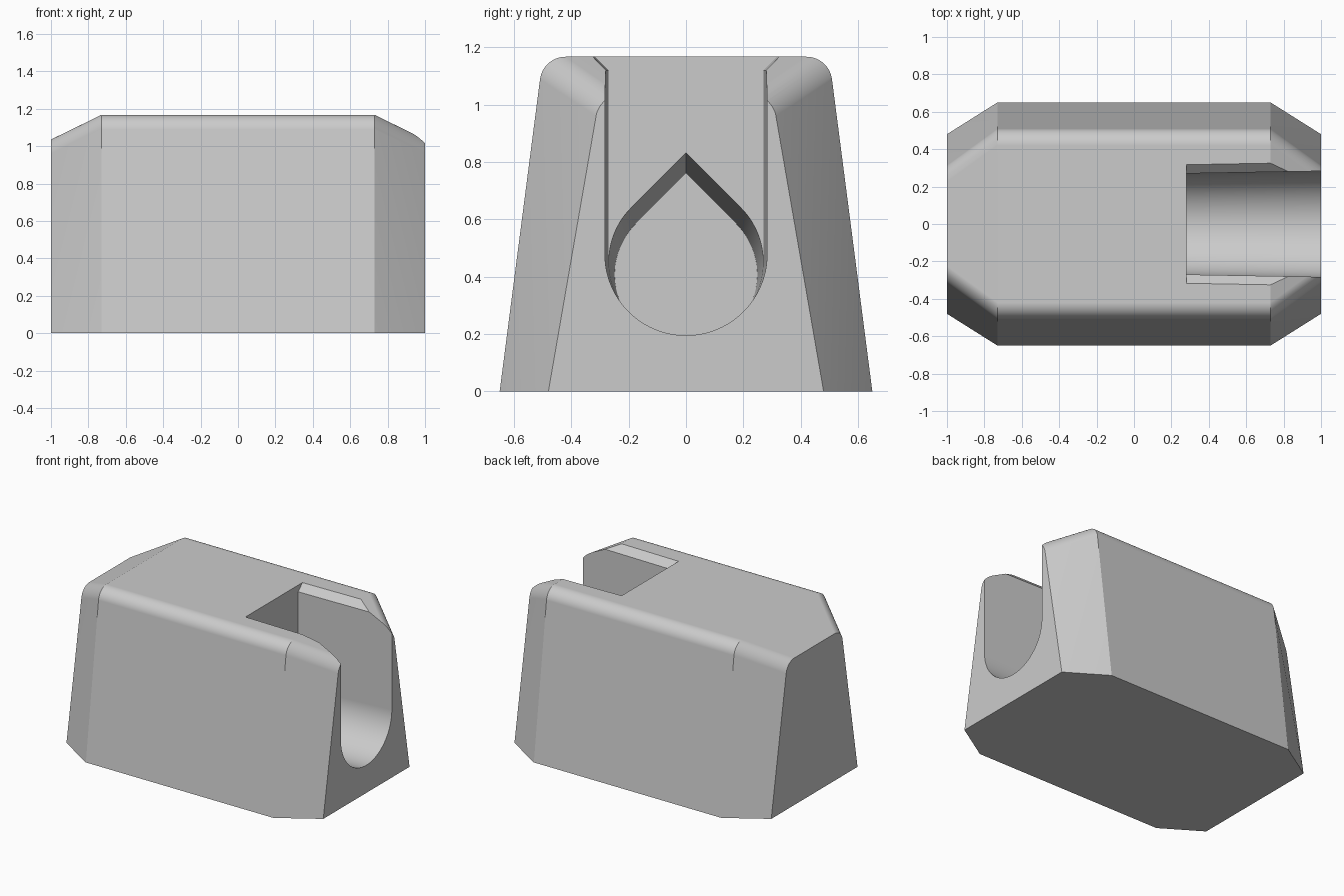
import bpy
import bmesh
from math import sin, cos, pi, radians

cube = bpy.data.objects.get("Cube")
if cube:
    bpy.data.objects.remove(cube)

grey = bpy.data.materials.new("plain grey")
grey.use_nodes = True
grey.diffuse_color = (0.6, 0.6, 0.6, 1)
grey.node_tree.nodes["Principled BSDF"].inputs["Base Color"].default_value = (0.6, 0.6, 0.6, 1)


def add_object(name, bm):
    bmesh.ops.recalc_face_normals(bm, faces=bm.faces)
    mesh = bpy.data.meshes.new(name)
    bm.to_mesh(mesh)
    bm.free()
    mesh.materials.append(grey)
    obj = bpy.data.objects.new(name, mesh)
    bpy.context.collection.objects.link(obj)
    return obj


def arc(cy, cz, r, start, end, steps):
    angles = [radians(start + (end - start) * i / steps) for i in range(steps + 1)]
    return [(cy + r * cos(a), cz + r * sin(a)) for a in angles]


def loft(name, section, x0, x1):
    """Closed solid between the section at x0 and the section at x1."""
    bm = bmesh.new()
    a, b = [[bm.verts.new((x, y, z)) for y, z in section(x)] for x in (x0, x1)]
    n = len(a)
    bm.faces.new(a)
    bm.faces.new(b)
    for i in range(n):
        j = (i + 1) % n
        bm.faces.new((a[i], a[j], b[j], b[i]))
    return add_object(name, bm)


# Body: tapered profile with rounded top edges, narrowing at both ends
bm = bmesh.new()
for x, foot, cy, cz, tilt in ((0.73, 0.65, 0.42, 1.077, 7.4), (1, 0.48, 0.225, 0.945, 9.8)):
    half = [(foot, 0)] + arc(cy, cz, 0.09, tilt, 90, 14)
    for sx in (-1, 1):
        for sy in (-1, 1):
            for y, z in half:
                bm.verts.new((sx * x, sy * y, z))
hull = bmesh.ops.convex_hull(bm, input=bm.verts)
loose = [v for v in bm.verts if not v.link_faces]
bmesh.ops.delete(bm, geom=loose, context='VERTS')
bmesh.ops.dissolve_limit(bm, angle_limit=radians(0.3), verts=bm.verts, edges=bm.edges)
body = add_object("body", bm)


# The bore narrows and dips slightly towards its closed end
def radius(x):
    return 0.265 + 0.018 * x


def centre(x):
    return 0.44 + 0.038 * x


def slot_section(x):
    r = radius(x)
    return arc(0, centre(x), r, 180, 360, 48) + [
        (r, 1.12), (r + 0.09, 1.21), (-r - 0.09, 1.21), (-r, 1.12)]


def teardrop_section(x):
    r = radius(x) - 0.0008
    return arc(0, centre(x), r, 135, 405, 72) + [(0, centre(x) + r * 2 ** 0.5)]


# Open slot with bevelled rim, then the teardrop bore behind it
for cutter in (loft("slot_cutter", slot_section, 0.28, 1.1),
               loft("bore_cutter", teardrop_section, -0.85, 0.3)):
    cutter.hide_render = True
    cut = body.modifiers.new(cutter.name, 'BOOLEAN')
    cut.operation = 'DIFFERENCE'
    cut.solver = 'EXACT'
    cut.object = cutter
    bpy.ops.object.select_all(action='DESELECT')
    body.select_set(True)
    bpy.context.view_layer.objects.active = body
    bpy.ops.object.modifier_apply(modifier=cut.name)
    bpy.data.objects.remove(cutter)

# Smooth the rounded surfaces while keeping flat faces flat
bpy.ops.object.shade_smooth_by_angle(angle=radians(15))
normals = body.modifiers.new("flat_face_normals", 'WEIGHTED_NORMAL')
normals.keep_sharp = True
